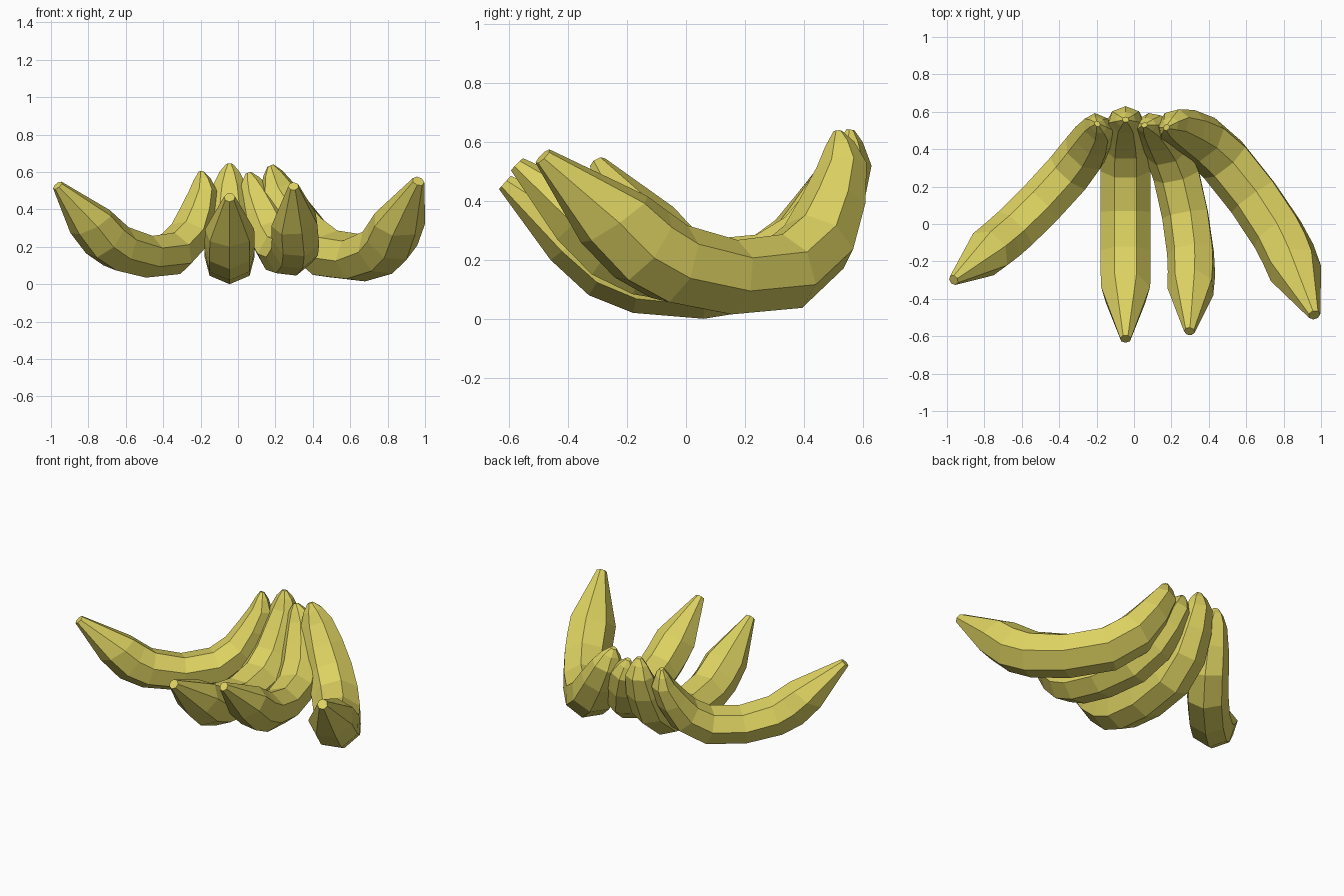
import bpy, bmesh, math
from mathutils import Vector

cube = bpy.data.objects.get("Cube")
if cube:
    bpy.data.objects.remove(cube, do_unlink=True)

peel = bpy.data.materials.new("banana_yellow")
peel.use_nodes = True
colour = (0.72, 0.64, 0.12, 1)
peel.diffuse_color = colour
peel.node_tree.nodes["Principled BSDF"].inputs["Base Color"].default_value = colour

SIDES = 7
# Side profile from stem to tip: outer point, inner point, half width
PROFILE = [((.572, .64), (.545, .645), .018), ((.60, .60), (.52, .60), .056),
           ((.63, .52), (.49, .535), .092),
           ((.60, .37), (.42, .43), .118), ((.52, .19), (.35, .335), .133),
           ((.34, .045), (.25, .262), .137), ((.06, 0), (.07, .228), .137),
           ((-.18, .02), (-.12, .26), .137), ((-.33, .08), (-.19, .30), .137),
           ((-.46, .20), (-.265, .345), .135), ((-.635, .44), (-.595, .485), .03)]


def middle(ring):
    return (Vector(ring[0]) + Vector(ring[1])) / 2


START, END = middle(PROFILE[1]), middle(PROFILE[-1])
LENGTH = (END - START).length
ALONG = (END - START) / LENGTH
BELOW = Vector((-ALONG.y, ALONG.x))


def banana(name, stem, tip, sag_hint):
    """Loft seven-sided rings along the profile, placed between stem and tip."""
    stem, tip, hint = Vector(stem), Vector(tip), Vector(sag_hint)
    chord = (tip - stem).normalized()
    sag = (hint - chord * hint.dot(chord)).normalized()
    side = chord.cross(sag)
    scale = (tip - stem).length / LENGTH

    def place(point):
        p = Vector(point) - START
        return stem + (chord * p.dot(ALONG) + sag * p.dot(BELOW)) * scale

    bm = bmesh.new()
    rings = []
    for outer, inner, half_width in PROFILE:
        out_point, in_point = place(outer), place(inner)
        ring = []
        for k in range(SIDES):
            a = math.tau * k / SIDES
            t = (1 - math.cos(a)) / (1 + math.cos(math.pi / SIDES))
            ring.append(bm.verts.new(out_point.lerp(in_point, t) + side * math.sin(a) * half_width * scale))
        rings.append(ring)
    for a, b in zip(rings, rings[1:]):
        for k in range(SIDES):
            n = (k + 1) % SIDES
            bm.faces.new((a[k], a[n], b[n], b[k]))
    bm.faces.new(rings[0])
    bm.faces.new(rings[-1])
    bmesh.ops.recalc_face_normals(bm, faces=bm.faces[:])
    mesh = bpy.data.meshes.new(name)
    bm.to_mesh(mesh)
    bm.free()
    mesh.materials.append(peel)
    bpy.context.collection.objects.link(bpy.data.objects.new(name, mesh))


# Four bananas fanning out from the shared stem area
banana("banana_far_right", (-.192, .53, .56), (-.965, -.30, .527), (.12, -.11, -1))
banana("banana_centre_right", (-.045, .56, .60), (-.045, -.615, .463), (0, 0, -1))
banana("banana_centre_left", (.067, .53, .555), (.297, -.575, .523), (.28, .05, -1))
banana("banana_far_left", (.185, .523, .59), (.965, -.487, .55), (.24, .18, -1))
